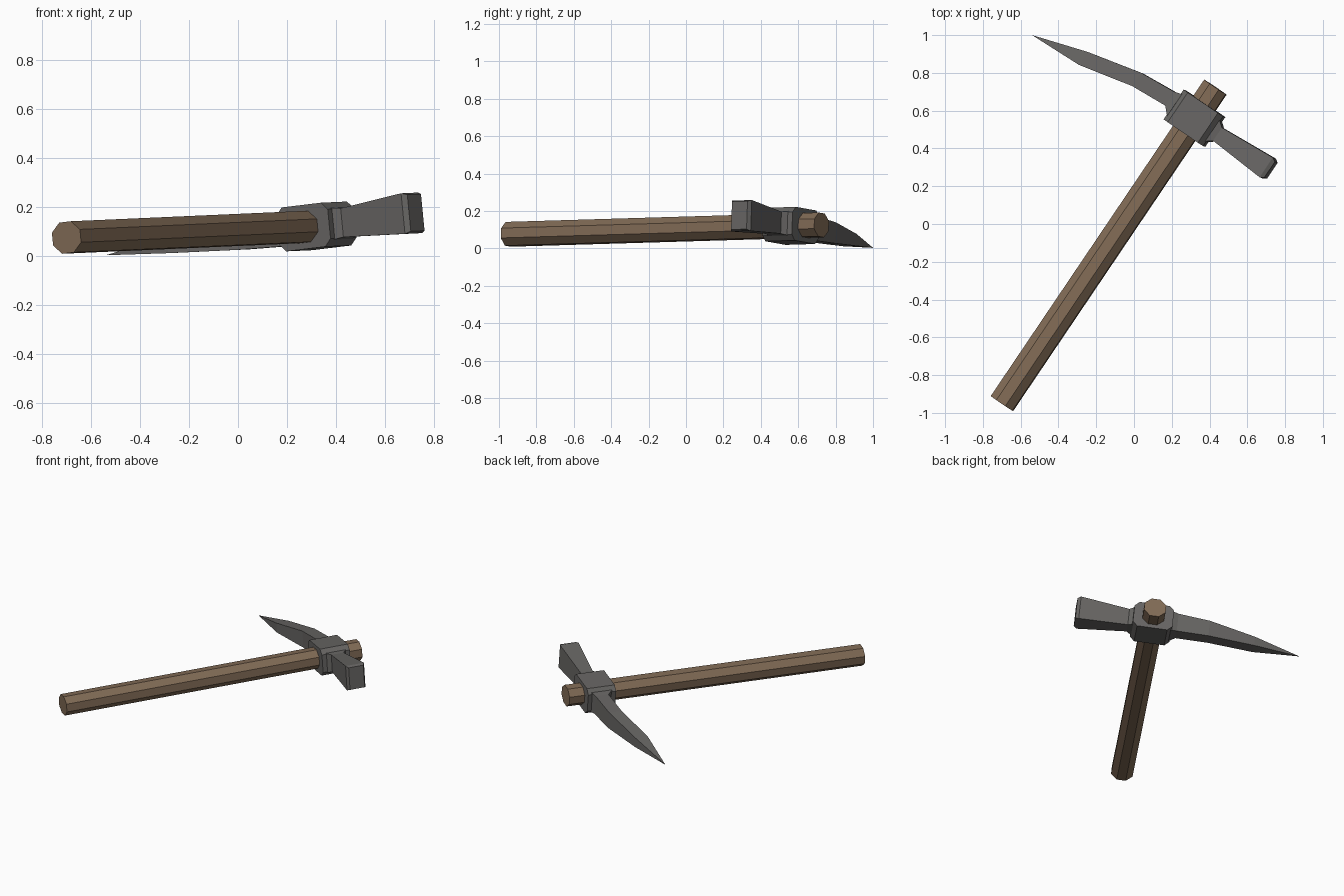
import bpy, bmesh, math
from mathutils import Matrix, Vector

if "Cube" in bpy.data.objects:
    bpy.data.objects.remove(bpy.data.objects["Cube"])


def make_material(name, rgb):
    mat = bpy.data.materials.new(name)
    mat.use_nodes = True
    colour = (*rgb, 1)
    mat.diffuse_color = colour
    mat.node_tree.nodes["Principled BSDF"].inputs["Base Color"].default_value = colour
    return mat


wood = make_material("brown wood", (0.22, 0.147, 0.092))
iron = make_material("dark iron", (0.135, 0.13, 0.125))

# Tool frame: X along the head towards the adze, Y along the handle, Z up
butt, top = Vector((-0.70, -0.95, 0.075)), Vector((0.43, 0.725, 0.125))
along = (top - butt).normalized()
head = Vector((0.825, -0.556, 0.1))
head = (head - along * head.dot(along)).normalized()
up = head.cross(along)
centre = Vector((0.32, 0.56, 0.12))
frame = Matrix.Translation(centre) @ Matrix((head, along, up)).transposed().to_4x4()


def finish(bm, name, mat):
    bmesh.ops.recalc_face_normals(bm, faces=bm.faces)
    bm.transform(frame)
    mesh = bpy.data.meshes.new(name)
    bm.to_mesh(mesh)
    bm.free()
    mesh.materials.append(mat)
    obj = bpy.data.objects.new(name, mesh)
    bpy.context.collection.objects.link(obj)


def loft(name, mat, sections, tip=None):
    """Join rectangular sections (x, y low, y high, z low, z high), with an optional point."""
    bm = bmesh.new()
    rings = [[bm.verts.new((x, y, z)) for y, z in ((y0, z0), (y1, z0), (y1, z1), (y0, z1))]
             for x, y0, y1, z0, z1 in sections]
    for a, b in zip(rings, rings[1:]):
        for i in range(4):
            j = (i + 1) % 4
            bm.faces.new((a[i], a[j], b[j], b[i]))
    bm.faces.new(rings[0])
    if tip:
        point = bm.verts.new(tip)
        for i in range(4):
            bm.faces.new((rings[-1][i], rings[-1][(i + 1) % 4], point))
    else:
        bm.faces.new(rings[-1])
    finish(bm, name, mat)


# Octagonal handle through the head
bm = bmesh.new()
start, end = (butt - centre).dot(along), (top - centre).dot(along)
bmesh.ops.create_cone(bm, cap_ends=True, segments=8, radius1=1, radius2=1, depth=end - start,
                      matrix=Matrix.Rotation(math.pi / 8, 4, "Z"))
bm.transform(Matrix.Diagonal((0.075, 0.069, 1, 1)))
if max(v.co.x for v in bm.verts) > 0.0745:  # keep a flat side on top
    bm.transform(Matrix.Rotation(math.pi / 8, 4, "Z"))
bm.transform(Matrix.Translation((0, (start + end) / 2, 0)) @ Matrix.Rotation(-math.pi / 2, 4, "X"))
finish(bm, "handle", wood)

# Central block with chamfered edges along the handle direction
bm = bmesh.new()
bmesh.ops.create_cube(bm, size=1, matrix=Matrix.Diagonal((0.254, 0.19, 0.18, 1)))
long_edges = [e for e in bm.edges if abs(e.verts[0].co.y - e.verts[1].co.y) > 0.1]
bmesh.ops.bevel(bm, geom=long_edges, offset=0.03, segments=1, affect="EDGES")
finish(bm, "head_block", iron)

# Curved pick that narrows to a point
loft("pick", iron, [
    (-0.12, -0.07, 0.07, -0.07, 0.07),
    (-0.16, -0.03, 0.058, -0.065, 0.065),
    (-0.365, -0.043, 0.042, -0.058, 0.055),
    (-0.665, -0.109, -0.026, -0.04, 0.025),
], tip=(-0.966, -0.119, -0.018))

# Flaring adze with a chamfered end
loft("adze", iron, [
    (0.12, -0.07, 0.07, -0.065, 0.065),
    (0.155, -0.042, 0.042, -0.058, 0.06),
    (0.472, -0.063, 0.063, -0.076, 0.09),
    (0.493, -0.05, 0.05, -0.068, 0.082),
])
